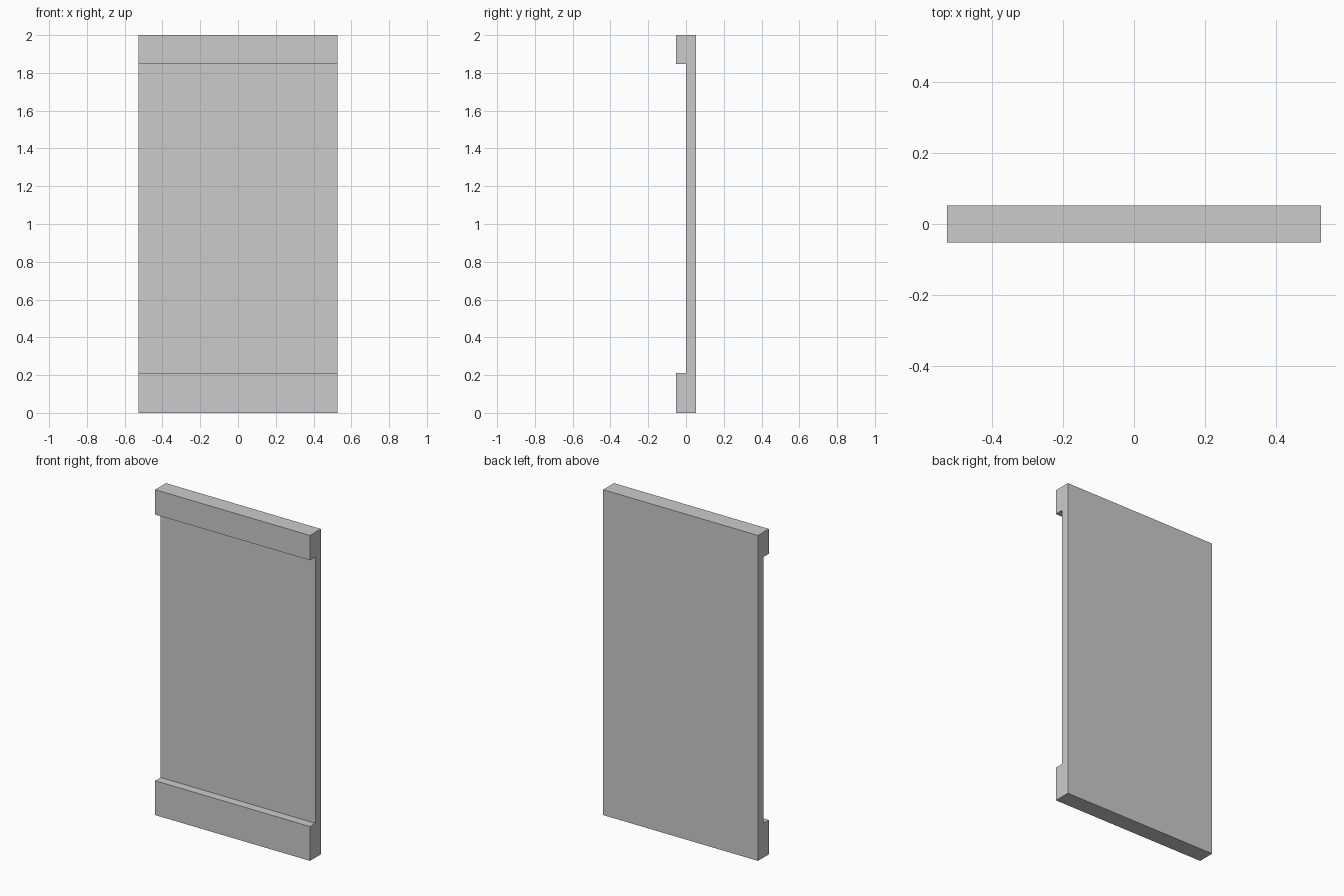
import bpy
import bmesh

if "Cube" in bpy.data.objects:
    bpy.data.objects.remove(bpy.data.objects["Cube"])

HALF_W = 0.526
FRONT, STEP, BACK = -0.0525, 0.0, 0.0525
RAIL_LOW, RAIL_HIGH, TOP = 0.211, 1.847, 2.0

# Side profile (y, z): thin panel with thicker bottom and top rails
profile = [
    (FRONT, 0), (BACK, 0), (BACK, TOP), (FRONT, TOP),
    (FRONT, RAIL_HIGH), (STEP, RAIL_HIGH), (STEP, RAIL_LOW), (FRONT, RAIL_LOW),
]

# Extrude the profile across the full width
bm = bmesh.new()
face = bm.faces.new([bm.verts.new((-HALF_W, y, z)) for y, z in profile])
extruded = bmesh.ops.extrude_face_region(bm, geom=[face])["geom"]
verts = [v for v in extruded if isinstance(v, bmesh.types.BMVert)]
bmesh.ops.translate(bm, verts=verts, vec=(2 * HALF_W, 0, 0))
bmesh.ops.recalc_face_normals(bm, faces=bm.faces[:])

mesh = bpy.data.meshes.new("wall_panel")
bm.to_mesh(mesh)
bm.free()
panel = bpy.data.objects.new("wall_panel", mesh)
bpy.context.collection.objects.link(panel)
